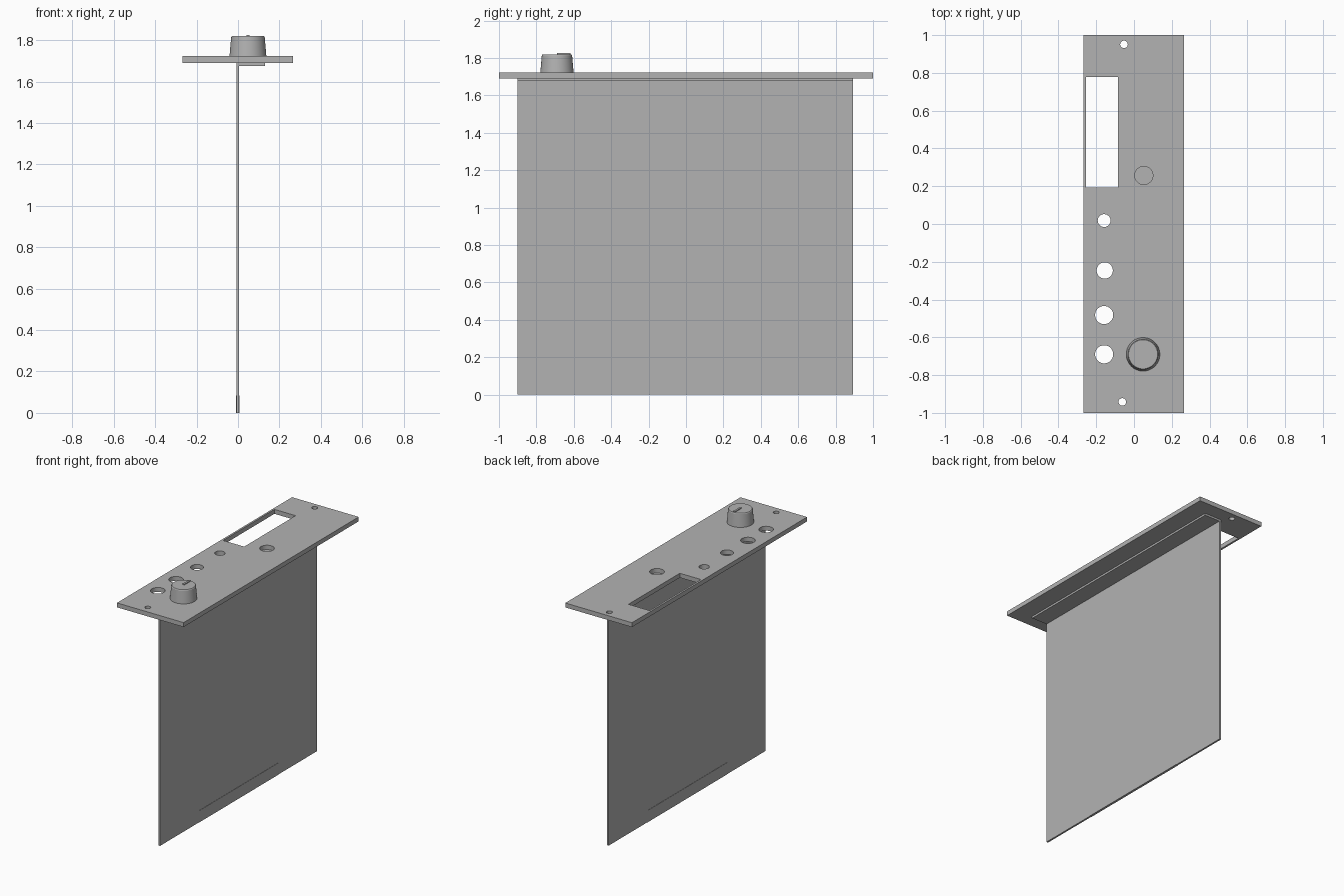
import bpy, bmesh, math
from mathutils import Matrix, Vector

cube = bpy.data.objects.get("Cube")
if cube:
    bpy.data.objects.remove(cube, do_unlink=True)

grey = bpy.data.materials.new("plain grey")
grey.use_nodes = True
grey.diffuse_color = (0.45, 0.45, 0.45, 1)
grey.node_tree.nodes["Principled BSDF"].inputs["Base Color"].default_value = grey.diffuse_color

PANEL_BOTTOM, PANEL_TOP = 1.69, 1.722


def add_box(bm, low, high):
    low, high = Vector(low), Vector(high)
    place = Matrix.Translation((low + high) / 2) @ Matrix.Diagonal((*(high - low), 1))
    bmesh.ops.create_cube(bm, size=1, matrix=place)


def add_cylinder(bm, x, y, radius, low, high, sides=40):
    bmesh.ops.create_cone(bm, cap_ends=True, segments=sides, radius1=radius, radius2=radius,
                          depth=high - low, matrix=Matrix.Translation((x, y, (low + high) / 2)))


def make_object(name, bm):
    mesh = bpy.data.meshes.new(name)
    bm.to_mesh(mesh)
    bm.free()
    mesh.materials.append(grey)
    obj = bpy.data.objects.new(name, mesh)
    bpy.context.scene.collection.objects.link(obj)
    return obj


def box(name, low, high):
    bm = bmesh.new()
    add_box(bm, low, high)
    return make_object(name, bm)


def smooth(obj):
    bpy.ops.object.select_all(action="DESELECT")
    obj.select_set(True)
    bpy.context.view_layer.objects.active = obj
    bpy.ops.object.shade_smooth_by_angle(angle=math.radians(30))


# Face panel with a display window, control holes and screw holes
panel = box("face_panel", (-0.268, -1, PANEL_BOTTOM), (0.265, 1, PANEL_TOP))
bm = bmesh.new()
add_box(bm, (-0.254, 0.192, 1.6), (-0.085, 0.779, 1.8))
holes = [(-0.158, 0.018, 0.034), (-0.155, -0.246, 0.043), (-0.158, -0.482, 0.048),
         (-0.158, -0.69, 0.048), (0.052, 0.257, 0.048),
         (-0.053, 0.951, 0.02), (-0.062, -0.942, 0.02)]
for x, y, radius in holes:
    add_cylinder(bm, x, y, radius, 1.6, 1.8)
cutter = make_object("panel_cutter", bm)
cutter.hide_render = True

cut = panel.modifiers.new("openings", "BOOLEAN")
cut.operation, cut.solver, cut.object = "DIFFERENCE", "EXACT", cutter
bpy.context.view_layer.update()
bpy.context.view_layer.objects.active = panel
bpy.ops.object.modifier_apply(modifier=cut.name)
bpy.data.objects.remove(cutter, do_unlink=True)
smooth(panel)

# Upright circuit board, its folded mounting flange and the edge connector
box("circuit_board", (-0.007, -0.9, 0), (0.006, 0.893, PANEL_BOTTOM))
box("mounting_flange", (0.006, -0.9, 1.676), (0.13, 0.893, PANEL_BOTTOM))
box("edge_connector", (-0.009, -0.455, 0), (0.008, 0.45, 0.085))

# Tapered knob turned from a profile, with a softened top rim
KNOB = Vector((0.048, -0.69, PANEL_TOP))
profile = [(0, 0), (0.089, 0), (0.081, 0.092), (0.077, 0.097), (0, 0.097)]
bm = bmesh.new()
verts = [bm.verts.new((r, 0, z)) for r, z in profile]
edges = [bm.edges.new(pair) for pair in zip(verts, verts[1:])]
bmesh.ops.spin(bm, geom=verts + edges, cent=(0, 0, 0), axis=(0, 0, 1),
               angle=math.tau, steps=48)
bmesh.ops.remove_doubles(bm, verts=bm.verts, dist=0.0001)
bmesh.ops.recalc_face_normals(bm, faces=bm.faces)
bmesh.ops.translate(bm, verts=bm.verts, vec=KNOB)
smooth(make_object("control_knob", bm))

# Raised pointer on the knob
box("knob_pointer", KNOB + Vector((-0.007, 0, 0.094)), KNOB + Vector((0.007, 0.072, 0.103)))
